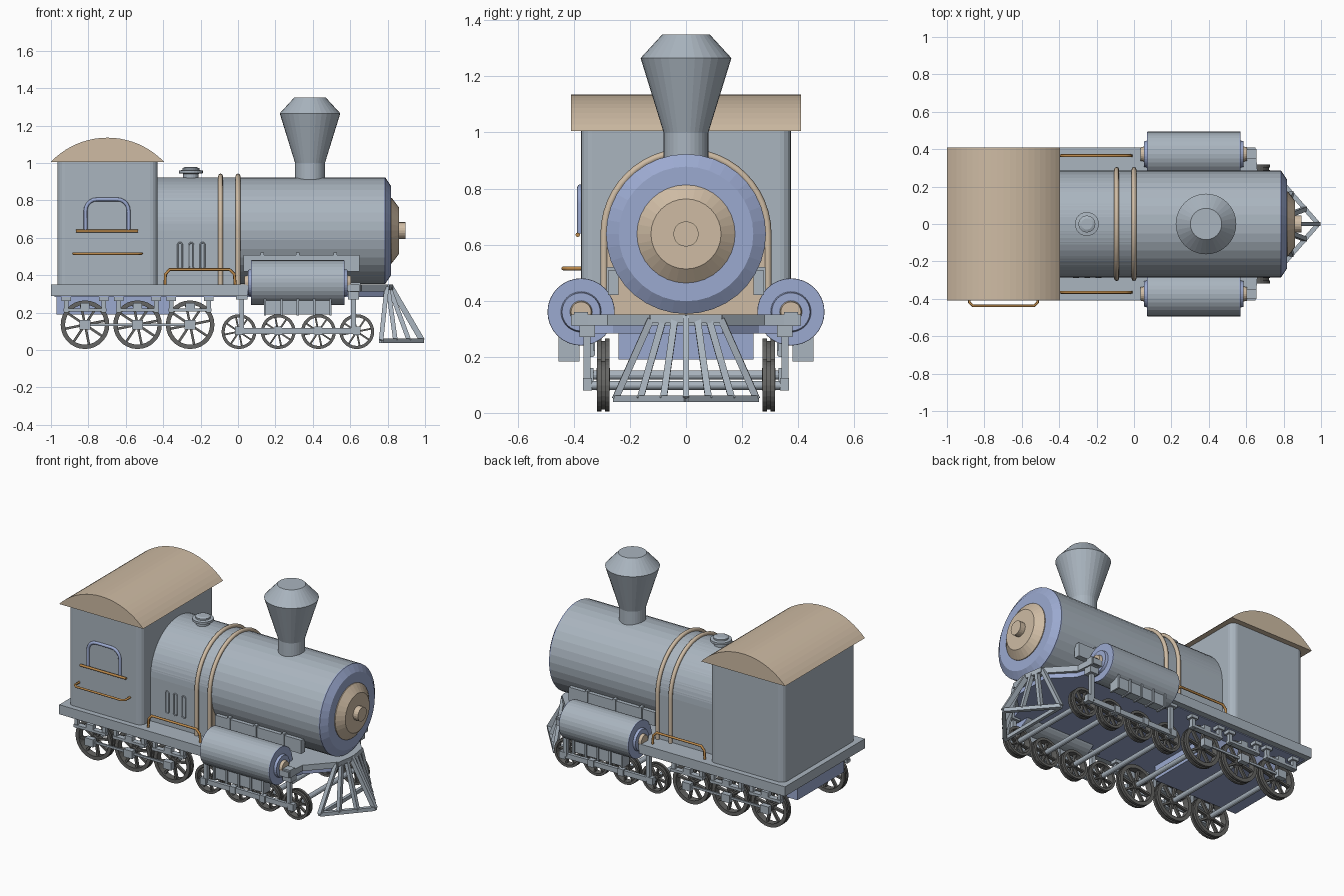
import bpy, bmesh
from math import sin, cos, pi
from mathutils import Vector

if "Cube" in bpy.data.objects:
    bpy.data.objects.remove(bpy.data.objects["Cube"])


def material(name, rgb):
    m = bpy.data.materials.new(name)
    m.use_nodes = True
    m.diffuse_color = (*rgb, 1)
    m.node_tree.nodes["Principled BSDF"].inputs["Base Color"].default_value = (*rgb, 1)
    return m


GREY = material("steel grey", (0.40, 0.46, 0.52))
TAN = material("warm tan", (0.62, 0.50, 0.37))
BLUE = material("slate blue", (0.33, 0.40, 0.63))
BRASS = material("brass", (0.50, 0.25, 0.07))
DARK = material("wheel iron", (0.13, 0.13, 0.125))


def finish(name, bm, mat):
    bmesh.ops.recalc_face_normals(bm, faces=bm.faces)
    me = bpy.data.meshes.new(name)
    bm.to_mesh(me)
    bm.free()
    me.materials.append(mat)
    ob = bpy.data.objects.new(name, me)
    bpy.context.collection.objects.link(ob)
    return ob


def add_prism(bm, low, high):
    a = [bm.verts.new(p) for p in low]
    b = [bm.verts.new(p) for p in high]
    bm.faces.new(a)
    bm.faces.new(b)
    for i in range(len(a)):
        j = (i + 1) % len(a)
        bm.faces.new((a[i], a[j], b[j], b[i]))


def prism(name, outline, axis, lo, hi, mat):
    # extrude a 2D outline along an axis
    put = {"X": lambda p, t: (t, p[0], p[1]), "Y": lambda p, t: (p[0], t, p[1]),
           "Z": lambda p, t: (p[0], p[1], t)}[axis]
    bm = bmesh.new()
    add_prism(bm, [put(p, lo) for p in outline], [put(p, hi) for p in outline])
    return finish(name, bm, mat)


def box(name, x, y, z, mat, side=1):
    corners = [(x[0], y[0] * side), (x[1], y[0] * side), (x[1], y[1] * side), (x[0], y[1] * side)]
    return prism(name, corners, "Z", z[0], z[1], mat)


def add_lathe(bm, profile, axis, centre, segs, closed=False):
    # revolve (radius, distance) pairs around an axis
    rings = []
    for r, t in profile:
        ring = []
        for i in range(segs):
            u, v = r * cos(2 * pi * i / segs), r * sin(2 * pi * i / segs)
            p = {"X": (t, u, v), "Y": (u, t, v), "Z": (u, v, t)}[axis]
            ring.append(bm.verts.new(Vector(p) + Vector(centre)))
        rings.append(ring)
    pairs = list(zip(rings, rings[1:]))
    if closed:
        pairs.append((rings[-1], rings[0]))
    else:
        bm.faces.new(rings[0])
        bm.faces.new(rings[-1])
    for a, b in pairs:
        for i in range(segs):
            j = (i + 1) % segs
            bm.faces.new((a[i], a[j], b[j], b[i]))


def lathe(name, profile, axis, centre, mat, segs=32):
    bm = bmesh.new()
    add_lathe(bm, profile, axis, centre, segs)
    return finish(name, bm, mat)


def add_beam(bm, p, q, w, h, up=(0, 1, 0)):
    p, q = Vector(p), Vector(q)
    s = (q - p).cross(Vector(up)).normalized()
    t = s.cross(q - p).normalized()
    offs = [s * a * w / 2 + t * b * h / 2 for a, b in ((-1, -1), (1, -1), (1, 1), (-1, 1))]
    add_prism(bm, [p + o for o in offs], [q + o for o in offs])


def tube(name, points, radius, mat, cyclic=False):
    cu = bpy.data.curves.new(name, "CURVE")
    cu.dimensions = "3D"
    cu.bevel_depth = radius
    cu.bevel_resolution = 2
    cu.use_fill_caps = True
    sp = cu.splines.new("POLY")
    sp.points.add(len(points) - 1)
    for pt, co in zip(sp.points, points):
        pt.co = (*co, 1)
    sp.use_cyclic_u = cyclic
    cu.materials.append(mat)
    ob = bpy.data.objects.new(name, cu)
    bpy.context.collection.objects.link(ob)
    return ob


def arc(cx, cy, r, a0, a1, n):
    return [(cx + r * cos(a0 + (a1 - a0) * i / n), cy + r * sin(a0 + (a1 - a0) * i / n))
            for i in range(n + 1)]


# Cab with rounded upright corners, and arched roof
k = 0.04
cab = []
for cx, cy, a in ((-0.47, 0.335, 0), (-0.925, 0.335, 1), (-0.925, -0.335, 2), (-0.47, -0.335, 3)):
    cab += arc(cx, cy, k, a * pi / 2, (a + 1) * pi / 2, 4)
prism("cab", cab, "Z", 0.34, 1.02, GREY)
R = (0.303 ** 2 + 0.13 ** 2) / 0.26
half = 1.025
half = 2 * 0.4049  # half angle of the roof arc
prism("cab_roof", arc(-0.698, 1.135 - R, R, pi / 2 - half, pi / 2 + half, 20), "Y", -0.41, 0.41, TAN)

# Boiler, smokebox front and firebox
CZ = 0.638
lathe("boiler", [(0.285, -0.44), (0.285, 0.78)], "X", (0, 0, CZ), GREY, 36)
lathe("smokebox_ring", [(0.285, 0.78), (0.285, 0.787), (0.24, 0.817)], "X", (0, 0, CZ), BLUE, 36)
lathe("smokebox_door", [(0.175, 0.81), (0.175, 0.822), (0.125, 0.86)], "X", (0, 0, CZ), TAN)
lathe("door_knob", [(0.045, 0.85), (0.045, 0.895)], "X", (0, 0, CZ), TAN, 20)


def hoop(r):
    return [(r, 0.34)] + arc(0, CZ, r, 0, pi, 24) + [(-r, 0.34)]


prism("firebox", hoop(0.285), "X", -0.44, 0.0, GREY)
prism("firebox_front", hoop(0.287), "X", 0.0, 0.008, TAN)
for bx in (-0.093, 0.0):
    tube("boiler_band", [(bx, y, z) for y, z in hoop(0.292)], 0.013, TAN)

# Chimney and steam dome
lathe("chimney", [(0.08, 0.88), (0.08, 1.0), (0.162, 1.265), (0.084, 1.35)], "Z", (0.385, 0, 0), GREY)
lathe("dome", [(0.042, 0.9), (0.042, 0.942), (0.064, 0.945), (0.064, 0.959), (0.045, 0.962),
               (0.045, 0.972), (0.03, 0.978)], "Z", (-0.252, 0, 0), GREY, 24)

# Running board and lower frame
deck = [(-1.0, 0.41), (0.65, 0.41), (0.66, 0.28), (0.80, 0.13)]
deck += [(x, -y) for x, y in reversed(deck)]
prism("running_board", deck, "Z", 0.312, 0.35, GREY)
box("deck_edge", (-1.0, 0.05), (-0.41, 0.41), (0.288, 0.314), GREY)
inner = [(-0.98, 0.37), (0.62, 0.37), (0.65, 0.26), (0.78, 0.13)]
prism("under_frame", inner + [(x, -y) for x, y in reversed(inner)], "Z", 0.283, 0.318, BLUE)
box("rear_frame", (-0.97, -0.36), (-0.24, 0.24), (0.19, 0.3), BLUE)

# Cab window frame, cab rails and firebox vents on the right side
win = [(-0.815, 0.64)] + [(x, z) for x, z in arc(-0.755, 0.745, 0.06, pi, pi / 2, 5)]
win += arc(-0.645, 0.745, 0.06, pi / 2, 0, 5) + [(-0.585, 0.64)]
tube("window_frame", [(x, -0.378, z) for x, z in win], 0.010, BLUE)
tube("window_sill", [(-0.865, -0.386, 0.635), (-0.535, -0.386, 0.635)], 0.008, BRASS)
tube("cab_rail", [(-0.88, -0.37, 0.515), (-0.88, -0.42, 0.515), (-0.86, -0.438, 0.515),
                  (-0.535, -0.438, 0.515), (-0.515, -0.42, 0.515), (-0.515, -0.37, 0.515)], 0.007, BRASS)
for vx in (-0.31, -0.25, -0.19):
    loop = arc(vx, 0.562, 0.012, 0, pi, 6) + arc(vx, 0.445, 0.012, pi, 2 * pi, 6)
    tube("firebox_vent", [(x, -0.286, z) for x, z in loop], 0.004, GREY, True)


# Spoked wheels
def wheel_mesh(name, R):
    bm = bmesh.new()
    rim = [(0.82, -0.022), (1, -0.022), (1, -0.006), (0.93, -0.006),
           (0.93, 0.006), (1, 0.006), (1, 0.022), (0.82, 0.022)]
    add_lathe(bm, [(r * R, t) for r, t in rim], "Y", (0, 0, 0), 28, True)
    add_lathe(bm, [(0.2 * R, -0.024), (0.2 * R, 0.024)], "Y", (0, 0, 0), 14)
    for i in range(8):
        d = Vector((cos(pi * i / 4 + 0.2), 0, sin(pi * i / 4 + 0.2))) * R
        add_beam(bm, d * 0.15, d * 0.86, 0.1 * R, 0.02)
    return finish(name, bm, DARK)


REAR = (-0.818, -0.537, -0.256)
FRONT = (0.005, 0.215, 0.43, 0.635)
for label, R, xs in (("rear_wheel", 0.13, REAR), ("front_wheel", 0.093, FRONT)):
    first = wheel_mesh(label, R)
    for n, (x, y) in enumerate([(x, s * 0.295) for x in xs for s in (-1, 1)]):
        ob = first if n == 0 else first.copy()
        if n:
            bpy.context.collection.objects.link(ob)
        ob.location = (x, y, R + 0.005)
    for x in xs:
        lathe(label + "_axle", [(0.016, -0.365), (0.016, 0.365)], "Y", (x, 0, R + 0.005), GREY, 12)

for s in (-1, 1):
    # Rear suspension and coupling rod
    box("rear_rod", (-0.82, -0.25), (0.335, 0.345), (0.128, 0.142), GREY, s)
    for x in REAR:
        box("axle_box", (x - 0.03, x + 0.03), (0.33, 0.365), (0.11, 0.16), GREY, s)
        box("leaf_spring", (x - 0.115, x + 0.115), (0.325, 0.36), (0.205, 0.222), GREY, s)
        box("spring_clamp", (x - 0.025, x + 0.025), (0.325, 0.36), (0.222, 0.25), GREY, s)
        for d in (-0.1, 0.1):
            box("spring_hanger", (x + d - 0.012, x + d + 0.012), (0.33, 0.355), (0.2, 0.295), GREY, s)
            box("hanger_foot", (x + d - 0.025, x + d + 0.025), (0.32, 0.365), (0.262, 0.29), GREY, s)

    # Front side bar with its hanging posts
    box("front_rod", (-0.01, 0.65), (0.34, 0.36), (0.086, 0.118), GREY, s)
    for x in FRONT:
        box("rod_bearing", (x - 0.02, x + 0.02), (0.335, 0.368), (0.08, 0.125), GREY, s)
    for x in (0.02, 0.617):
        box("rod_post", (x - 0.013, x + 0.013), (0.34, 0.365), (0.1, 0.32), GREY, s)
        box("post_foot", (x - 0.03, x + 0.03), (0.325, 0.38), (0.27, 0.315), GREY, s)

    # Steam cylinder with blue covers, valve plate and drain box
    c = (0, s * 0.374, 0.36)
    lathe("cylinder", [(0.12, 0.075), (0.12, 0.565)], "X", c, GREY)
    for a, b, e, f in ((0.565, 0.57, 0.586, 0.605), (0.075, 0.07, 0.054, 0.035)):
        lathe("cylinder_cover", [(0.12, a), (0.119, b), (0.072, b), (0.068, e)], "X", c, BLUE)
        lathe("cylinder_gland", [(0.04, e), (0.036, f)], "X", c, TAN, 20)
    box("valve_plate", (0.03, 0.65), (0.24, 0.278), (0.42, 0.508), GREY, s)
    for x in (0.13, 0.32, 0.52):
        box("plate_rib", (x - 0.01, x + 0.01), (0.24, 0.284), (0.42, 0.52), GREY, s)
    box("drain_box", (0.15, 0.49), (0.385, 0.445), (0.19, 0.28), GREY, s)
    for i in range(5):
        x = 0.145 + i * 0.0875
        box("drain_rib", (x - 0.006, x + 0.006), (0.38, 0.455), (0.183, 0.285), GREY, s)
    box("piston_guide", (0.6, 0.655), (0.35, 0.4), (0.31, 0.36), GREY, s)

    # Running board handrail
    tube("board_rail", [(x, s * 0.365, z) for x, z in
                        [(-0.39, 0.35), (-0.388, 0.405), (-0.365, 0.43), (-0.045, 0.43),
                         (-0.02, 0.405), (-0.015, 0.35)]], 0.008, BRASS)

# Cowcatcher: pointed base frame with bars fanning up to the deck
bm = bmesh.new()
tip = Vector((0.985, 0, 0.05))
add_beam(bm, (0.765, -0.255, 0.05), (0.765, 0.255, 0.05), 0.024, 0.02, (1, 0, 0))
add_beam(bm, tip, (0.815, 0, 0.34), 0.03, 0.022)
for s in (-1, 1):
    back, top = Vector((0.765, s * 0.252, 0.05)), Vector((0.795, s * 0.125, 0.335))
    add_beam(bm, back, tip, 0.024, 0.024, (0, 0, 1))
    add_beam(bm, top, (0.815, 0, 0.335), 0.03, 0.03, (0, 0, 1))
    for f in (0, 0.35, 0.68):
        add_beam(bm, back.lerp(tip, f), top.lerp(Vector((0.815, 0, 0.335)), f), 0.024, 0.024)
finish("cowcatcher", bm, GREY)

# Smooth the bent tubes
for ob in bpy.context.collection.objects:
    if ob.type == "CURVE":
        for sp in ob.data.splines:
            sp.use_smooth = True
